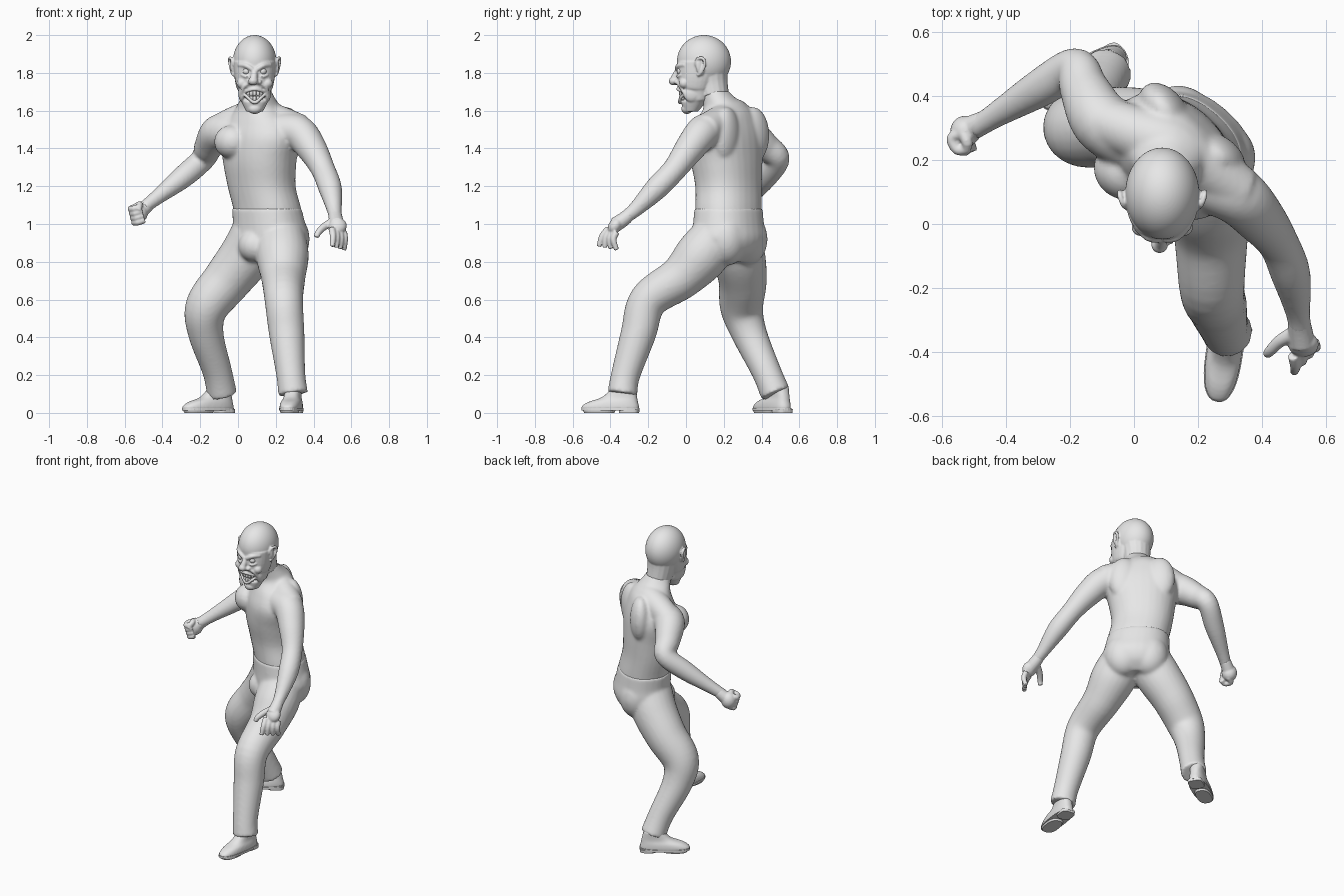
import bpy, bmesh, math
from mathutils import Vector, Matrix

cube = bpy.data.objects.get("Cube")
if cube:
    bpy.data.objects.remove(cube, do_unlink=True)

grey = bpy.data.materials.new("plain_grey")
grey.use_nodes = True
grey.diffuse_color = (0.8, 0.8, 0.8, 1)
grey.node_tree.nodes["Principled BSDF"].inputs["Base Color"].default_value = (0.8, 0.8, 0.8, 1)


def axes(yaw):
    """Sideways axis and facing axis for a turn to the model's right."""
    side = Vector((math.cos(yaw), -math.sin(yaw), 0))
    front = Vector((-math.sin(yaw), -math.cos(yaw), 0))
    return side, front


def spline(points, steps):
    """Smooth interpolation through tuples of any length."""
    result = []
    last = len(points) - 1
    for i in range(last):
        quad = points[max(i - 1, 0)], points[i], points[i + 1], points[min(i + 2, last)]
        for s in range(steps):
            t = s / steps
            result.append([b + t / 2 * (c - a + t * (2 * a - 5 * b + 4 * c - d + t * (3 * (b - c) + d - a)))
                           for a, b, c, d in zip(*quad)])
    return result + [list(points[-1])]


def bridge(bm, rings):
    loops = [[bm.verts.new(p) for p in ring] for ring in rings]
    for low, high in zip(loops, loops[1:]):
        for i in range(len(low)):
            j = (i + 1) % len(low)
            bm.faces.new((low[i], low[j], high[j], high[i]))
    bm.faces.new(loops[0][::-1])
    bm.faces.new(loops[-1])


def stack(bm, rows, yaw, steps=4, power=0.9, sides=32):
    """Level oval rings: x, y, z, half width, half depth."""
    side, front = axes(yaw)

    def bend(value):
        return math.copysign(abs(value) ** power, value)
    rings = []
    for x, y, z, a, b in spline(rows, steps):
        angles = [math.tau * k / sides for k in range(sides)]
        rings.append([Vector((x, y, z)) + side * a * bend(math.cos(t)) + front * b * bend(math.sin(t))
                      for t in angles])
    bridge(bm, rings)


def tube(bm, rows, steps=4, sides=16):
    """Round limb along a path: x, y, z, radius."""
    path = spline(rows, steps)
    centres = [Vector(p[:3]) for p in path]
    rings, across = [], None
    for i, centre in enumerate(centres):
        along = (centres[min(i + 1, len(path) - 1)] - centres[max(i - 1, 0)]).normalized()
        across = along.orthogonal() if across is None else across - along * across.dot(along)
        across.normalize()
        other = along.cross(across)
        rings.append([centre + path[i][3] * (across * math.cos(t) + other * math.sin(t))
                      for t in (math.tau * k / sides for k in range(sides))])
    bridge(bm, rings)


def blob(bm, place, size, yaw=0.0, tilt=0.0):
    matrix = (Matrix.Translation(place) @ Matrix.Rotation(-yaw, 4, 'Z')
              @ Matrix.Rotation(tilt, 4, 'X') @ Matrix.Diagonal((*size, 1)))
    bmesh.ops.create_icosphere(bm, subdivisions=5 if max(size) > .06 else 3, radius=1, matrix=matrix)


def finish(name, bm, voxel=None, soften=3, smooth=True):
    """Turn the shapes into one object, fused into a single skin if a voxel size is given."""
    bmesh.ops.recalc_face_normals(bm, faces=bm.faces)
    mesh = bpy.data.meshes.new(name)
    bm.to_mesh(mesh)
    bm.free()
    for face in mesh.polygons:
        face.use_smooth = smooth
    mesh.materials.append(grey)
    obj = bpy.data.objects.new(name, mesh)
    bpy.context.collection.objects.link(obj)
    if voxel:
        fuse = obj.modifiers.new("fuse", 'REMESH')
        fuse.mode = 'VOXEL'
        fuse.voxel_size = voxel
        fuse.use_smooth_shade = True
        relax = obj.modifiers.new("relax", 'SMOOTH')
        relax.factor = 0.5
        relax.iterations = soften


TURN = 0.72
SIDE, FRONT = axes(TURN)


def on_body(across, forward, z):
    return Vector((0.115, 0.215, z)) + SIDE * across + FRONT * forward


# Torso with chest, shoulder blades, neck and both arms
bm = bmesh.new()
stack(bm, [(.165, .225, 1.0, .185, .155), (.155, .225, 1.08, .188, .155), (.125, .225, 1.2, .188, .155),
           (.115, .215, 1.33, .205, .165), (.115, .21, 1.45, .225, .162), (.115, .215, 1.54, .19, .14),
           (.11, .215, 1.61, .125, .115), (.105, .17, 1.67, .085, .088), (.1, .145, 1.71, .072, .072)], TURN)
blob(bm, (.15, .105, 1.435), (.122, .08, .088), .4)
blob(bm, (-.035, .165, 1.435), (.095, .085, .088), .75)
for s in (-1, 1):
    blob(bm, on_body(s * .105, -.09, 1.47), (.1, .065, .15), TURN - s * .2)
    blob(bm, on_body(s * .055, -.085, 1.22), (.07, .066, .2), TURN)
tube(bm, [(.33, .1, 1.5, .08), (.21, .185, 1.545, .085), (.11, .245, 1.57, .095),
          (0, .285, 1.545, .085), (-.1, .32, 1.5, .08)], 6, 24)
tube(bm, [(.22, .14, 1.49, .1), (.32, .09, 1.485, .092), (.39, .02, 1.4, .08), (.45, -.06, 1.29, .064),
          (.488, -.155, 1.19, .062), (.51, -.27, 1.075, .04), (.517, -.33, 1.03, .034)], 6, 24)
tube(bm, [(0, .26, 1.48, .1), (-.1, .32, 1.485, .096), (-.155, .42, 1.41, .077), (-.185, .485, 1.345, .064),
          (-.29, .425, 1.25, .06), (-.43, .34, 1.14, .04), (-.5, .295, 1.085, .034)], 6, 24)
finish("torso_and_arms", bm, .01, 6)

# Trousers
bm = bmesh.new()
stack(bm, [(.152, .225, 1.085, .192, .159), (.165, .225, 1.0, .2, .166), (.175, .225, .92, .21, .172),
           (.17, .225, .85, .17, .15), (.165, .22, .8, .1, .1)], TURN)
for s in (-1, 1):
    blob(bm, on_body(s * .08, -.065, .92) + Vector((.05, .005, 0)), (.115, .105, .14), TURN)
blob(bm, (.085, .135, .885), (.085, .08, .085), TURN)
tube(bm, [(.225, .17, .94, .13), (.235, .08, .83, .14), (.24, -.03, .715, .117), (.243, -.2, .595, .102),
          (.258, -.252, .42, .094), (.28, -.32, .2, .077), (.292, -.337, .1, .08)], 6, 24)
tube(bm, [(.1, .25, .94, .14), (.04, .28, .83, .14), (-.06, .3, .7, .128), (-.165, .295, .56, .115),
          (-.17, .335, .42, .094), (-.11, .425, .22, .078), (-.085, .475, .1, .08)], 6, 24)
finish("trousers", bm, .01, 8)


# Shoes with soles and heels
def shoe(label, x, y, yaw):
    front = axes(yaw)[1]

    def ring(shift, z, width, length):
        centre = Vector((x, y, z)) + front * shift
        return (*centre, width, length)
    bm = bmesh.new()
    stack(bm, [ring(0, .018, .054, .153), ring(0, .035, .055, .153), ring(-.015, .058, .052, .132),
               ring(-.05, .085, .044, .092), ring(-.072, .14, .043, .056)], yaw, power=.8)
    finish(label + "_shoe", bm, .007, 3)
    bm = bmesh.new()
    stack(bm, [ring(0, .012, .058, .156), ring(0, .026, .058, .156)], yaw, 1, .8)
    stack(bm, [ring(-.1, 0, .046, .052), ring(-.1, .02, .048, .053)], yaw, 1, .6)
    stack(bm, [ring(.06, 0, .046, .08), ring(.06, .02, .052, .09)], yaw, 1, .8)
    finish(label + "_sole", bm, smooth=False)


shoe("left", .282, -.4, .15)
shoe("right", -.158, .455, 1.0)

# Open left hand
bm = bmesh.new()
tube(bm, [(.513, -.295, 1.055, .034), (.518, -.33, 1.025, .038), (.525, -.375, .995, .04)])
blob(bm, (.528, -.375, .99), (.048, .035, .048), tilt=-.6)
for i in range(4):
    base = Vector((.497 + .021 * i, -.41 + .014 * i, .975 - .006 * i))
    tube(bm, [(*base, .018), (*(base + Vector((.006, -.034 + .006 * i, -.04))), .0165),
              (*(base + Vector((.002, -.05 + .017 * i, -.094))), .013)])
tube(bm, [(.5, -.34, 1.01, .024), (.455, -.365, .985, .02), (.425, -.395, .955, .017), (.415, -.405, .93, .014)])
finish("left_hand", bm, .005, 3)

# Right fist
bm = bmesh.new()
fist = Vector((-.525, .29, 1.06))
reach, curl, up = Vector((-.8, -.45, -.3)), Vector((.42, -.85, 0)), Vector((-.25, -.1, .95))
blob(bm, fist, (.048, .048, .055), .6)
tube(bm, [(-.465, .32, 1.112, .034), (*fist, .042)])
for i in range(4):
    base = fist + up * (.025 * (i - 1.6))
    tube(bm, [(*p, .0175) for p in (base, base + reach * .042, base + reach * .042 + curl * .042,
                                    base + curl * .055 + reach * .005)])
tube(bm, [(*(fist + up * .035), .02), (*(fist + up * .045 + curl * .04), .017),
          (*(fist + up * .02 + curl * .062 + reach * .03), .014)])
finish("right_fist", bm, .005, 3)

# Head with jaw, nape, brows, nose, lips and ears
MID = .088
bm = bmesh.new()
blob(bm, (MID, .095, 1.86), (.115, .143, .14))
tube(bm, [(.09, .125, 1.82, .096), (.092, .135, 1.75, .086), (.1, .148, 1.68, .08)])
stack(bm, [(MID, .07, 1.86, .112, .116), (MID, .06, 1.78, .107, .109), (MID, .052, 1.722, .096, .093),
           (MID, .06, 1.704, .086, .074), (MID, .058, 1.66, .077, .068), (MID, .042, 1.645, .069, .065),
           (MID, .026, 1.595, .044, .038)], 0, 3)
blob(bm, (MID, .005, 1.61), (.037, .03, .028))
tube(bm, [(MID, -.04, 1.82, .014), (.085, -.056, 1.785, .018), (.081, -.064, 1.762, .022)])
blob(bm, (.08, -.065, 1.757), (.026, .026, .023))
for s in (-1, 1):
    def at(dx, y, z):
        return Vector((MID + s * dx, y, z))
    blob(bm, at(.023, -.046, 1.752), (.016, .018, .014))
    blob(bm, at(.066, -.01, 1.745), (.03, .028, .028))
    blob(bm, at(.066, .03, 1.69), (.02, .045, .045))
    tube(bm, [(*at(.012, -.048, 1.818), .012), (*at(.045, -.04, 1.838), .013), (*at(.085, -.005, 1.842), .01)])
    tube(bm, [(*at(.022, -.04, 1.785), .006), (*at(.045, -.043, 1.78), .007), (*at(.07, -.025, 1.79), .006)])
    tube(bm, [(*at(.028, -.042, 1.745), .008), (*at(.058, -.028, 1.725), .01), (*at(.07, 0, 1.68), .01)])
    blob(bm, at(.114, .076, 1.833), (.012, .025, .046), -s * .4, .15)
    tube(bm, [(*at(.11, .05, 1.84), .007), (*at(.122, .06, 1.874), .008), (*at(.132, .09, 1.876), .009),
              (*at(.131, .1, 1.845), .008), (*at(.119, .08, 1.802), .009), (*at(.11, .06, 1.788), .009)])
for height, depth in ((1.714, -.042), (1.643, -.033)):
    corner = (height + 1.697) / 2
    tube(bm, [(MID - .064, .002, 1.695, .008), (MID - .036, -.027, corner, .009),
              (MID, depth, height, .01), (MID + .036, -.027, corner, .009),
              (MID + .064, .002, 1.695, .008)])
finish("head", bm, .005, 3)

# Eyes
bm = bmesh.new()
for s in (-1, 1):
    blob(bm, (MID + s * .043, -.029, 1.808), (.02, .02, .019))
finish("eyes", bm)

# Squared teeth in two curved rows
bm = bmesh.new()
for z, rise in ((1.692, .004), (1.664, .016)):
    for i in range(-3, 4):
        turn = i * .36
        x, y = MID + .05 * math.sin(turn), .02 - .05 * math.cos(turn)
        middle = z + rise * (i / 3) ** 2
        stack(bm, [(x, y, middle - .013, .006, .005), (x, y, middle - .007, .0088, .008),
                   (x, y, middle + .007, .0088, .008), (x, y, middle + .013, .006, .005)], turn, 2, .6, 12)
finish("teeth", bm)
